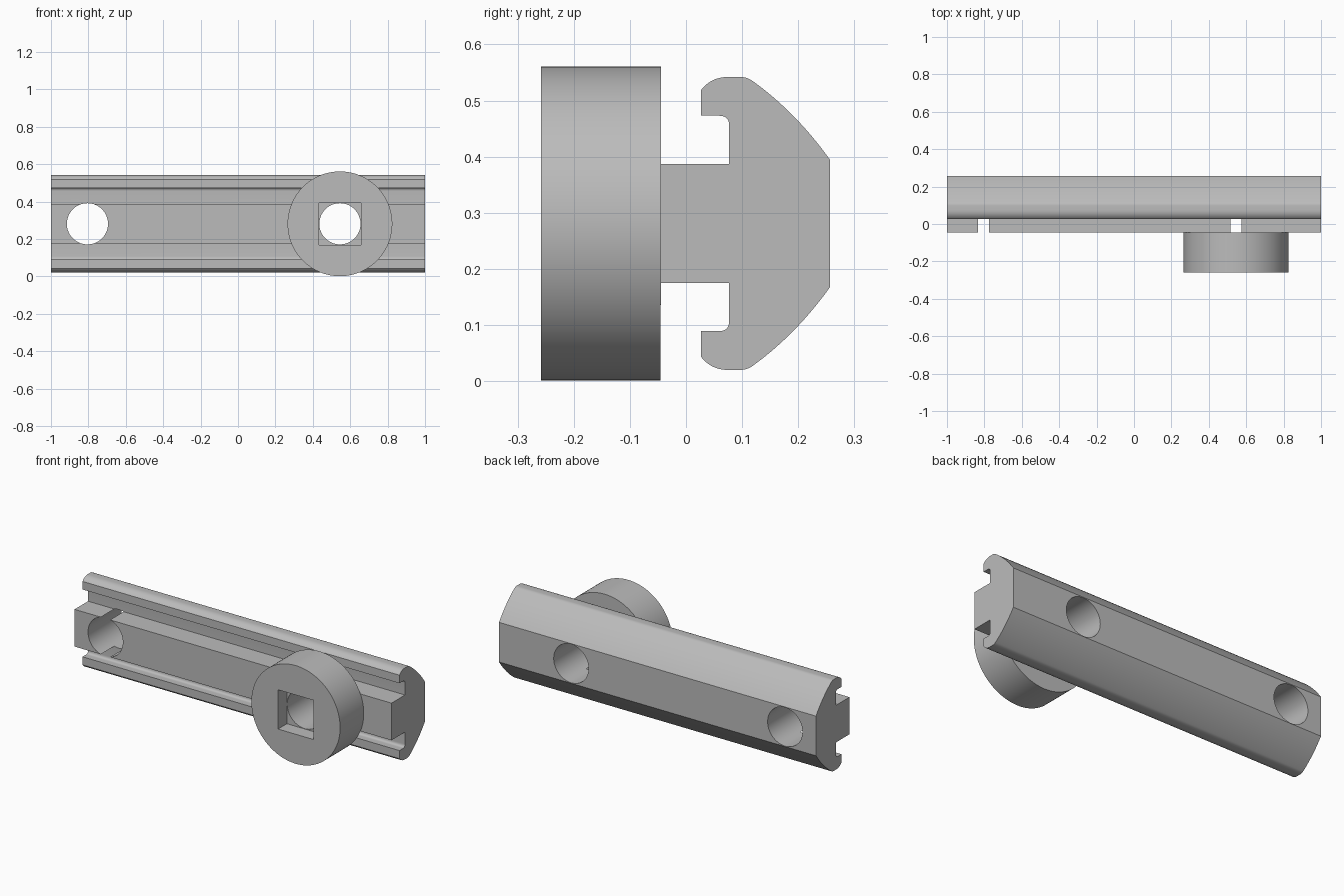
import bpy, bmesh, math
from mathutils import Vector, Matrix

if "Cube" in bpy.data.objects:
    bpy.data.objects.remove(bpy.data.objects["Cube"], do_unlink=True)

MID_Z = 0.281
HUB_X, FAR_X = 0.545, -0.805
HOLE_R = 0.11

grey = bpy.data.materials.new("plain grey")
grey.use_nodes = True
GREY = (0.5, 0.5, 0.5, 1)
grey.diffuse_color = GREY
grey.node_tree.nodes["Principled BSDF"].inputs["Base Color"].default_value = GREY


def make_object(name, bm):
    bmesh.ops.recalc_face_normals(bm, faces=bm.faces)
    mesh = bpy.data.meshes.new(name)
    bm.to_mesh(mesh)
    bm.free()
    mesh.materials.append(grey)
    obj = bpy.data.objects.new(name, mesh)
    bpy.context.collection.objects.link(obj)
    return obj


def cylinder(name, x, radius, y0, y1, sides=96):
    bm = bmesh.new()
    place = Matrix.Translation((x, (y0 + y1) / 2, MID_Z)) @ Matrix.Rotation(math.pi / 2, 4, 'X')
    bmesh.ops.create_cone(bm, cap_ends=True, segments=sides, radius1=radius,
                          radius2=radius, depth=y1 - y0, matrix=place)
    return make_object(name, bm)


def box(name, x, half, y0, y1):
    bm = bmesh.new()
    place = Matrix.Translation((x, (y0 + y1) / 2, MID_Z)) @ Matrix.Diagonal((2 * half, y1 - y0, 2 * half, 1))
    bmesh.ops.create_cube(bm, size=1, matrix=place)
    return make_object(name, bm)


def curve(a, b, c, steps):
    """Quadratic curve from a to c, pulled towards b."""
    a, b, c = Vector(a), Vector(b), Vector(c)
    ts = [i / steps for i in range(steps + 1)]
    return [a * (1 - t) ** 2 + b * 2 * t * (1 - t) + c * t * t for t in ts]


def cut(obj, cutter):
    mod = obj.modifiers.new(cutter.name, 'BOOLEAN')
    mod.operation = 'DIFFERENCE'
    mod.solver = 'EXACT'
    mod.object = cutter
    bpy.context.view_layer.objects.active = obj
    bpy.ops.object.modifier_apply(modifier=mod.name)


# Rail: upper half of the section as (y, height above middle), mirrored and extruded
half = [Vector((-0.045, 0.106)), Vector((0.077, 0.106))]
half += curve((0.077, 0.174), (0.077, 0.192), (0.059, 0.192), 6)
half += [Vector((0.027, 0.192))]
half += curve((0.027, 0.238), (0.045, 0.261), (0.075, 0.261), 10)
half += curve((0.097, 0.261), (0.109, 0.261), (0.12, 0.253), 6)
half += curve((0.12, 0.253), (0.197, 0.197), (0.257, 0.113), 16)[1:]
section = half + [Vector((p.x, -p.y)) for p in reversed(half)]
bm = bmesh.new()
face = bm.faces.new([bm.verts.new((-1, p.x, MID_Z + p.y)) for p in section])
ext = bmesh.ops.extrude_face_region(bm, geom=[face])
bmesh.ops.translate(bm, vec=(2, 0, 0),
                    verts=[g for g in ext["geom"] if isinstance(g, bmesh.types.BMVert)])
rail = make_object("slotted_rail", bm)

# Round hub on the front
hub = cylinder("round_hub", HUB_X, 0.28, -0.258, -0.045, 128)

# Round bores and the square socket
near_bore = cylinder("hub_bore_cutter", HUB_X, HOLE_R, -0.5, 0.5)
far_bore = cylinder("far_bore_cutter", FAR_X, HOLE_R, -0.5, 0.5)
socket = box("socket_cutter", HUB_X, 0.112, -0.4, -0.178)
cut(rail, near_bore)
cut(rail, far_bore)
cut(hub, near_bore)
cut(hub, socket)
for cutter in (near_bore, far_bore, socket):
    bpy.data.objects.remove(cutter, do_unlink=True)

# Smooth curved walls, keep crisp edges
for obj in (rail, hub):
    bpy.ops.object.select_all(action='DESELECT')
    obj.select_set(True)
    bpy.context.view_layer.objects.active = obj
    bpy.ops.object.shade_smooth_by_angle(angle=math.radians(25))
